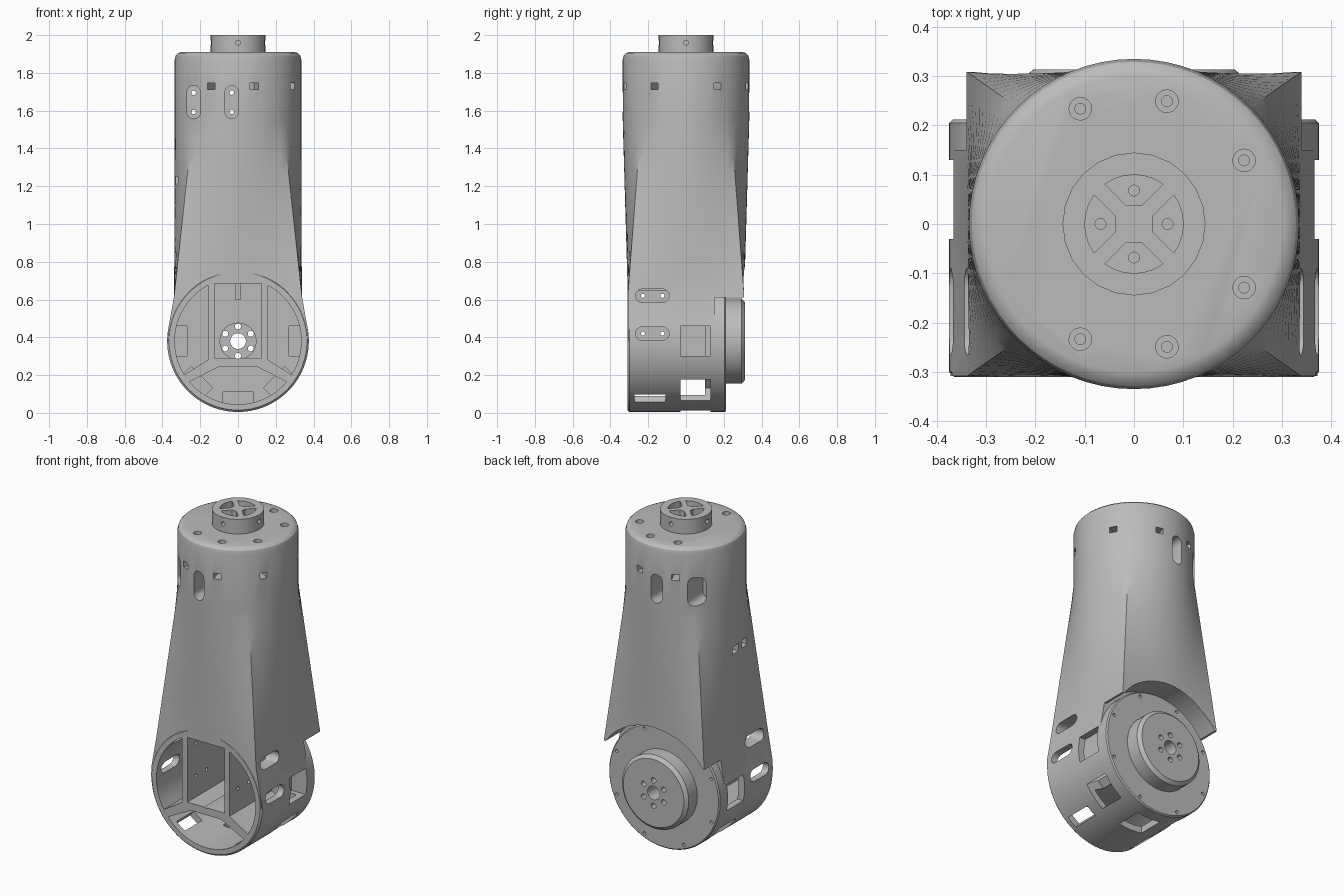
import bpy, bmesh
from math import sin, cos, pi, radians
from mathutils import Matrix, Vector

cube = bpy.data.objects.get("Cube")
if cube:
    bpy.data.objects.remove(cube)

grey = bpy.data.materials.new("light_grey")
grey.use_nodes = True
grey.diffuse_color = (0.5, 0.5, 0.5, 1)
grey.node_tree.nodes["Principled BSDF"].inputs["Base Color"].default_value = (0.5, 0.5, 0.5, 1)

AXIS = Vector((0, 0, 0.38))          # centre of the joint barrel
TURN = Matrix.Rotation(pi / 2, 4, "X")


def finish(name, bm):
    bmesh.ops.recalc_face_normals(bm, faces=bm.faces)
    mesh = bpy.data.meshes.new(name)
    bm.to_mesh(mesh)
    bm.free()
    mesh.materials.append(grey)
    ob = bpy.data.objects.new(name, mesh)
    bpy.context.collection.objects.link(ob)
    return ob


def loft(name, rings):
    bm = bmesh.new()
    loops = [[bm.verts.new(p) for p in ring] for ring in rings]
    n = len(loops[0])
    for a, b in zip(loops, loops[1:]):
        for i in range(n):
            bm.faces.new((a[i], a[(i + 1) % n], b[(i + 1) % n], b[i]))
    bm.faces.new(loops[0])
    bm.faces.new(loops[-1])
    return finish(name, bm)


def turned(name, profile, axis="Z", sides=64):
    """Solid of revolution from (radius, distance) pairs, along z or along y."""
    rings = []
    for r, d in profile:
        ring = [(r * cos(2 * pi * i / sides), r * sin(2 * pi * i / sides)) for i in range(sides)]
        rings.append([(u, v, d) if axis == "Z" else (u, d, v + AXIS.z) for u, v in ring])
    return loft(name, rings)


def prism(points, low, high, axis="Y"):
    place = {"Y": lambda u, v, d: (u, d, v), "X": lambda u, v, d: (d, u, v),
             "Z": lambda u, v, d: (u, v, d)}[axis]
    return loft("cutter", [[place(u, v, d) for u, v in points] for d in (low, high)])


def arc(cu, cv, r, start, end, steps=16):
    angles = [radians(start + (end - start) * i / steps) for i in range(steps + 1)]
    return [(cu + r * cos(a), cv + r * sin(a)) for a in angles]


def disc(u, v, r):
    return arc(u, v, r, 0, 345, 15)


def slot(u, v, half, r, upright):
    if upright:
        return arc(u, v + half, r, 0, 180, 8) + arc(u, v - half, r, 180, 360, 8)
    return arc(u - half, v, r, 90, 270, 8) + arc(u + half, v, r, -90, 90, 8)


def box(size, matrix):
    bm = bmesh.new()
    bmesh.ops.create_cube(bm, size=1)
    bmesh.ops.scale(bm, vec=size, verts=bm.verts)
    bmesh.ops.transform(bm, matrix=matrix, verts=bm.verts)
    return finish("cutter", bm)


def combine(targets, tool, operation="DIFFERENCE"):
    for ob in targets:
        mod = ob.modifiers.new("combine", "BOOLEAN")
        mod.operation, mod.solver, mod.object = operation, "EXACT", tool
        bpy.context.view_layer.objects.active = ob
        bpy.ops.object.modifier_apply(modifier=mod.name)
    bpy.data.objects.remove(tool)


def section(z, blend, half_x=0.338, r=0.335, sides=64):
    """Circle blended towards a rectangle."""
    ring = []
    for i in range(sides):
        c, s = cos(2 * pi * i / sides), sin(2 * pi * i / sides)
        k = max(abs(c), abs(s))
        corner = Vector((half_x * c / k, 0.308 * s / k, z))
        ring.append(Vector((r * c, r * s, z)).lerp(corner, blend))
    return ring


# Housing: round neck flowing into a squared hood
rings = [section(0.38, 1, 0.372), section(0.446, 1, 0.369)]
rings += [section(0.62 + 0.93 * i / 10, 1 - i / 10) for i in range(11)]
rings += [section(z, 0, r=r) for z, r in ((1.87, 0.335), (1.893, 0.329), (1.905, 0.317), (1.91, 0.3))]
housing = loft("housing", rings)
combine([housing], turned("cutter", [(0.4, 0.15), (0.4, 0.6)], "Y"))
combine([housing], box((1, 0.5, 0.6), Matrix.Translation((0, 0.4, 0.31))))

# Joint barrel joined into the housing
barrel = turned("barrel", [(0.365, -0.31), (0.375, -0.3), (0.375, 0.16)], "Y", 96)
combine([housing], barrel, "UNION")

# Rear cover, output drum and top boss
rear_cover = turned("rear_cover", [(0.375, 0.155), (0.375, 0.205), (0.368, 0.212)], "Y", 96)
output_drum = turned("output_drum", [(0.225, 0.2), (0.225, 0.295), (0.205, 0.313)], "Y")
top_boss = turned("top_boss", [(0.145, 1.9), (0.145, 2.0)], "Z", 24)

# Front windows between the ribs
side_window = arc(0, AXIS.z, 0.335, 118.5, 212) + [(-0.16, 0.28)]
combine([housing], prism(side_window, -0.4, 0.1))
combine([housing], prism([(-u, v) for u, v in side_window], -0.4, 0.1))
combine([housing], prism(arc(0, AXIS.z, 0.335, 220, 320) + [(0.1, 0.245), (-0.1, 0.245)], -0.4, 0.1))
combine([housing], prism([(-0.125, 0.29), (0.125, 0.29), (0.125, 0.685), (-0.125, 0.685)], -0.4, 0.09))

# Raised mounting ring and cable guide inside the middle window
mount_ring = turned("mount_ring", [(0.098, 0.06), (0.098, 0.095)], "Y", 32)
cable_guide = box((0.03, 0.05, 0.09), Matrix.Translation((0, 0.07, 0.645)))
cable_guide.name = "cable_guide"

# Shaft hole and ring of bolt holes right through the joint
through = [housing, rear_cover, output_drum, mount_ring]
combine(through, prism(disc(0, AXIS.z, 0.042), -0.5, 0.5))
for i in range(6):
    u, v = arc(0, AXIS.z, 0.078, 30 + 60 * i, 360, 1)[0]
    combine(through, prism(disc(u, v, 0.016), -0.5, 0.5))

# Small bolts around the rear cover
for i in range(8):
    u, v = arc(0, AXIS.z, 0.347, 22.5 + 45 * i, 360, 1)[0]
    combine([rear_cover], prism(disc(u, v, 0.01), 0.19, 0.3))

# Access slots and their screw holes on both flanks
for z in (0.62, 0.42):
    for side in (-1, 1):
        combine([housing], prism(slot(-0.178, z, 0.053, 0.036, False), side * 0.2, side * 0.5, "X"))
    for y in (-0.228, -0.125):
        combine([housing], prism(disc(y, z, 0.011), -0.5, 0.5, "X"))

# Vents round the underside of the barrel
for angle in (0, -45, -90, -135, 180):
    spin = Matrix.Translation(AXIS) @ Matrix.Rotation(-radians(angle), 4, "Y")
    combine([housing], box((0.14, 0.16, 0.16), spin @ Matrix.Translation((0.34, 0.05, 0))))
for angle in (-54, -126):
    spin = Matrix.Translation(AXIS) @ Matrix.Rotation(-radians(angle), 4, "Y")
    combine([housing], box((0.14, 0.165, 0.07), spin @ Matrix.Translation((0.36, -0.19, 0))))

# Upright slots in the neck, front and back
for x in (-0.235, -0.033):
    for side in (-1, 1):
        combine([housing], prism(slot(x, 1.645, 0.052, 0.036, True), side * 0.12, side * 0.5))
    for z in (1.593, 1.695):
        combine([housing], prism(disc(x, z, 0.012), -0.5, 0.5))

# Nut pockets and screw holes round the neck
for angle in (115, 75, 30, -30, -75, -115):
    spin = Matrix.Rotation(radians(angle), 4, "Z")
    combine([housing], box((0.12, 0.045, 0.035), spin @ Matrix.Translation((0.3, 0, 1.73))))
    x, y = arc(0, 0, 0.258, angle, 360, 1)[0]
    combine([housing], prism(disc(x, y, 0.023), 1.875, 2.1, "Z"))
    combine([housing], prism(disc(x, y, 0.011), 1.8, 2.1, "Z"))

# Pair of strap slots on the right flank
for y in (0.0, -0.1):
    combine([housing], box((0.2, 0.06, 0.045), Matrix.Translation((-0.34, y, 1.23))))

# Cross recess with screws and set-screw holes in the boss
for angle in (0, 90, 180, 270):
    wedge = arc(0, 0, 0.1, angle - 36, angle + 36, 6) + arc(0, 0, 0.04, angle + 22, angle - 22, 1)
    combine([top_boss], prism(wedge, 1.94, 2.1, "Z"))
    x, y = arc(0, 0, 0.068, angle, 360, 1)[0]
    combine([top_boss], prism(disc(x, y, 0.011), 1.91, 2.1, "Z"))
for axis in ("X", "Y"):
    for side in (-1, 1):
        combine([top_boss], prism(disc(0, 1.96, 0.013), side * 0.115, side * 0.3, axis))

# Smooth shading with crisp edges
for ob in bpy.context.view_layer.objects:
    ob.select_set(ob.type == "MESH")
bpy.context.view_layer.objects.active = housing
bpy.ops.object.shade_smooth_by_angle(angle=radians(30))
